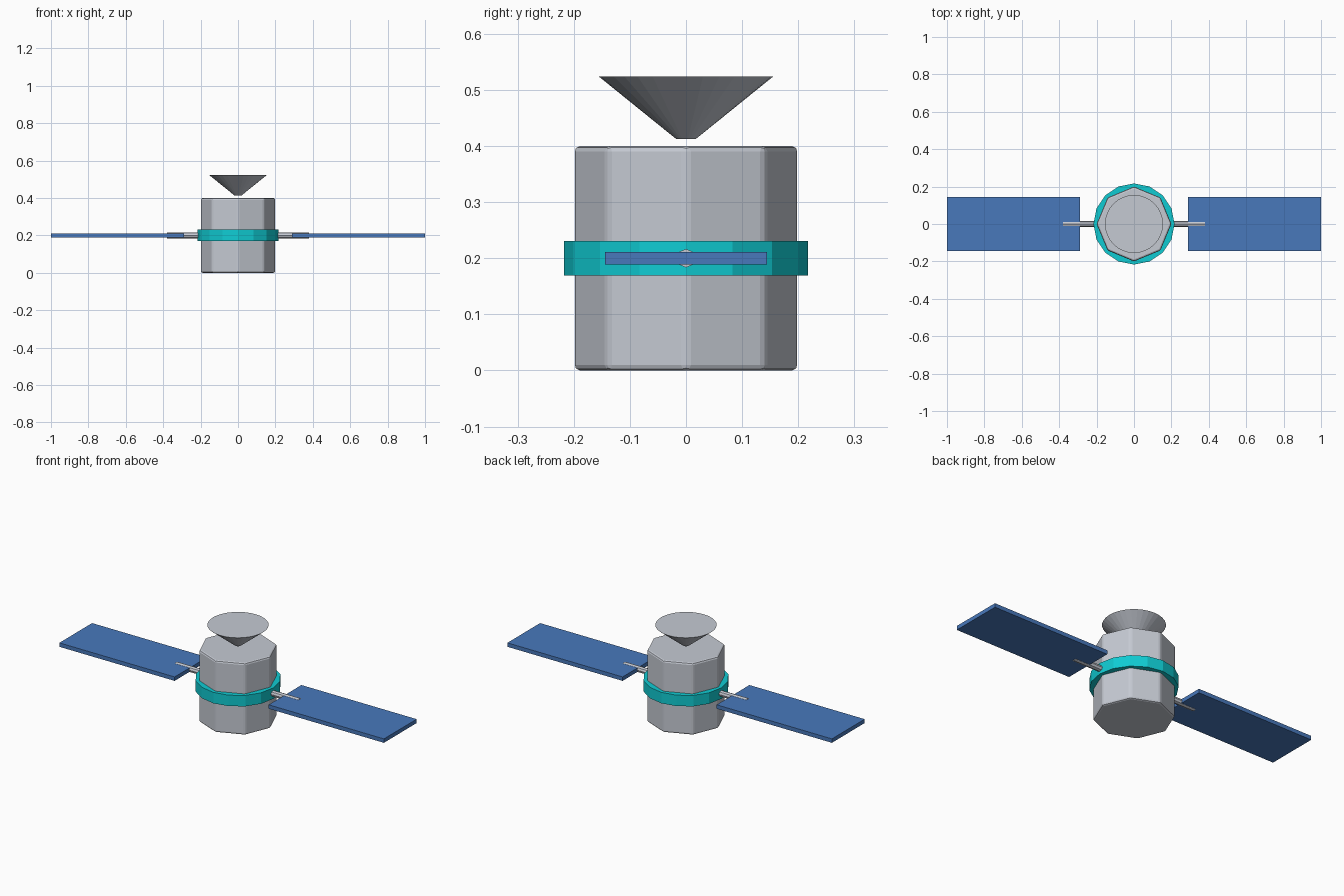
import bpy
import math

if "Cube" in bpy.data.objects:
    bpy.data.objects.remove(bpy.data.objects["Cube"], do_unlink=True)


def material(name, rgb):
    mat = bpy.data.materials.new(name)
    mat.use_nodes = True
    mat.diffuse_color = (*rgb, 1)
    mat.node_tree.nodes["Principled BSDF"].inputs["Base Color"].default_value = (*rgb, 1)
    return mat


GREY = material("hull_grey", (0.56, 0.59, 0.65))
TEAL = material("band_teal", (0.005, 0.6, 0.65))
BLUE = material("panel_blue", (0.065, 0.19, 0.5))


def finish(name, mat):
    obj = bpy.context.object
    obj.name = name
    obj.data.materials.append(mat)
    return obj


def prism(name, mat, sides, r_low, r_high, depth, centre, rotation=(0, 0, 0)):
    bpy.ops.mesh.primitive_cone_add(vertices=sides, radius1=r_low, radius2=r_high,
                                    depth=depth, location=centre, rotation=rotation)
    return finish(name, mat)


MID = 0.2

# Octagonal hull with softened edges
hull = prism("hull", GREY, 8, 0.2, 0.2, 0.4, (0, 0, MID))
bevel = hull.modifiers.new("soft_edges", "BEVEL")
bevel.width = 0.01
bevel.segments = 2
bevel.limit_method = "ANGLE"
bevel.angle_limit = math.radians(30)

# Band around the waist
prism("waist_band", TEAL, 16, 0.217, 0.217, 0.061, (0, 0, MID))

# Dish floating above the hull, closed on top
prism("dish", GREY, 32, 0.0175, 0.155, 0.111, (0, 0, 0.468))

# Strut and solar panel on each side
for side, label in ((1, "left"), (-1, "right")):
    prism(label + "_strut", GREY, 8, 0.0165, 0.0165, 0.23,
          (side * 0.265, 0, MID), (0, math.pi / 2, 0))
    bpy.ops.mesh.primitive_cube_add(size=1, location=(side * 0.645, 0, MID))
    panel = finish(label + "_solar_panel", BLUE)
    panel.scale = (0.71, 0.288, 0.022)
